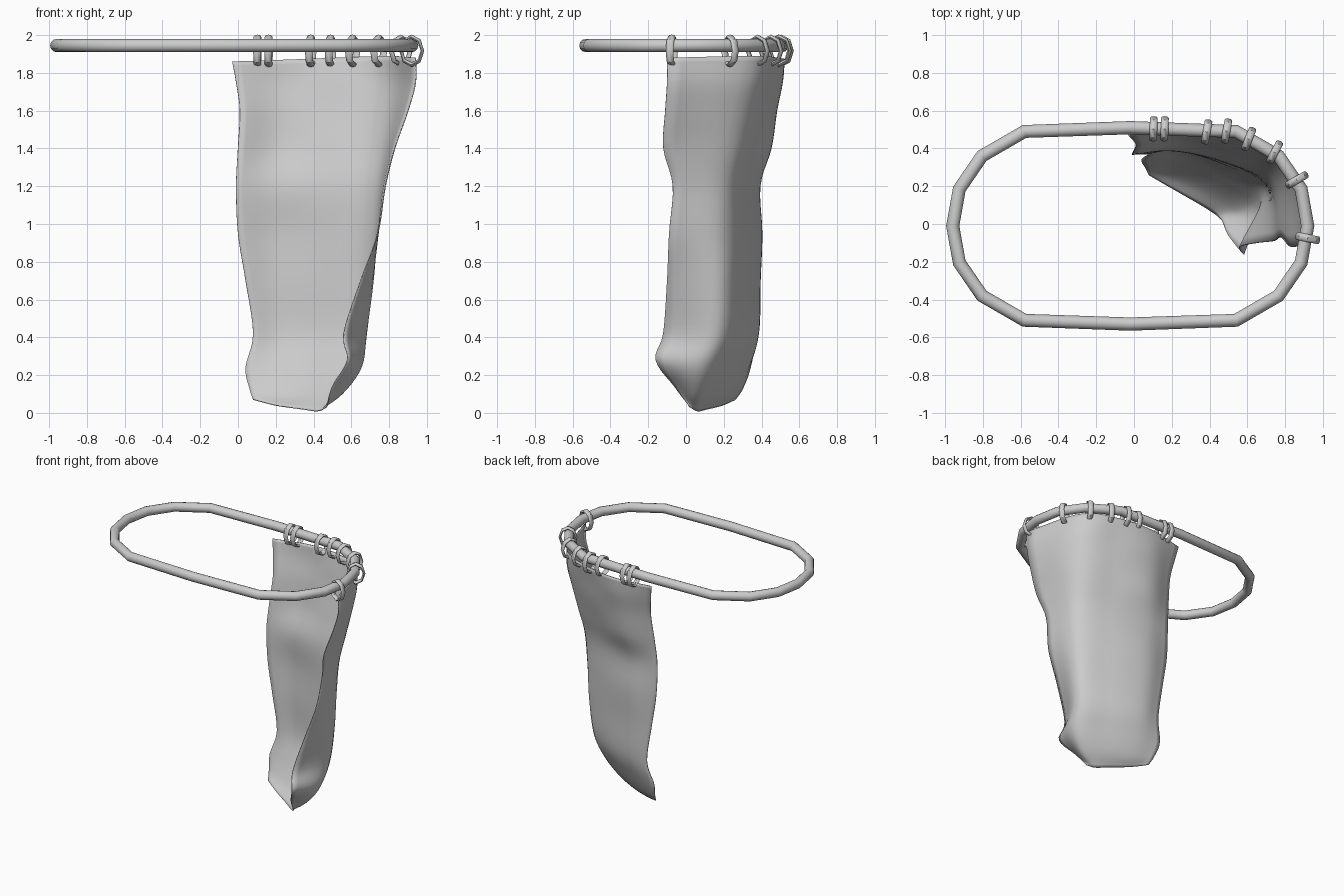
import bpy, bmesh
from math import radians
from mathutils import Matrix, Vector

cube = bpy.data.objects.get("Cube")
if cube:
    bpy.data.objects.remove(cube)

grey = bpy.data.materials.new("light_grey")
grey.use_nodes = True
colour = (0.6, 0.6, 0.6, 1)
grey.diffuse_color = colour
grey.node_tree.nodes["Principled BSDF"].inputs["Base Color"].default_value = colour


def add_object(name, mesh, angle):
    obj = bpy.data.objects.new(name, mesh)
    bpy.context.collection.objects.link(obj)
    mesh.materials.append(grey)
    bpy.ops.object.select_all(action="DESELECT")
    obj.select_set(True)
    bpy.context.view_layer.objects.active = obj
    bpy.ops.object.shade_smooth_by_angle(angle=radians(angle))
    return obj


def spline(points, t):
    """Smooth curve through the points, t from 0 to 1."""
    last = len(points) - 1
    i = min(int(t * last), last - 1)
    f = t * last - i
    b, c = points[i], points[i + 1]
    a = points[i - 1] if i > 0 else 2 * b - c
    d = points[i + 2] if i + 2 <= last else 2 * c - b
    return b + 0.5 * f * (c - a + f * (2 * a - 5 * b + 4 * c - d + f * (3 * (b - c) + d - a)))


def sweep_tube(path, radius, sides):
    """Closed mitred tube around a flat loop."""
    bm = bmesh.new()
    rows = []
    up = Vector((0, 0, 1))
    for i, p in enumerate(path):
        before = (p - path[i - 1]).normalized()
        after = (path[(i + 1) % len(path)] - p).normalized()
        out = (before + after).normalized().cross(up)
        row = []
        for s in range(sides):
            turn = Matrix.Rotation(radians(360 * s / sides), 2) @ Vector((radius, 0))
            row.append(bm.verts.new(p + out * turn.x + up * turn.y))
        rows.append(row)
    for i, row in enumerate(rows):
        nxt = rows[(i + 1) % len(rows)]
        for s in range(sides):
            e = (s + 1) % sides
            bm.faces.new((row[s], row[e], nxt[e], nxt[s]))
    bmesh.ops.recalc_face_normals(bm, faces=bm.faces)
    mesh = bpy.data.meshes.new("rail")
    bm.to_mesh(mesh)
    bm.free()
    return mesh


# Oval rail: one quarter mirrored around
quarter = [(0.94, 0), (0.905, 0.195), (0.785, 0.37), (0.56, 0.5), (0, 0.52)]
loop = quarter + [(-x, y) for x, y in quarter[-2::-1]]
loop += [(x, -y) for x, y in loop[-2:0:-1]]
rail_path = [Vector((x - 0.02, y - 0.01, 1.945)) for x, y in loop]
add_object("oval_rail", sweep_tube(rail_path, 0.035, 12), 35)

# Hanging rings: x, y and direction across the rail in degrees
rings = [(0.103, 0.504, 88), (0.162, 0.504, 88), (0.385, 0.488, 80), (0.49, 0.493, 80),
         (0.607, 0.45, 68), (0.745, 0.38, 62), (0.862, 0.233, 30), (0.92, -0.075, -12)]
for number, (x, y, angle) in enumerate(rings, 1):
    bpy.ops.mesh.primitive_torus_add(major_segments=8, minor_segments=8,
                                     major_radius=0.074, minor_radius=0.012)
    ring = bpy.context.object
    ring.name = f"ring_{number}"
    ring.data.materials.append(grey)
    ring.data.transform(Matrix.Translation((x, y, 1.917))
                        @ Matrix.Rotation(radians(angle), 4, "Z")
                        @ Matrix.Rotation(radians(90), 4, "X")
                        @ Matrix.Diagonal((0.78, 1, 1.7, 1)))
    bpy.ops.object.shade_smooth_by_angle(angle=radians(40))

# Curtain levels: height, then left edge, back, middle, corner and front edge (x, y)
levels = [
    (1.88, -0.03, 0.47, 0.25, 0.52, 0.52, 0.49, 0.79, 0.35, 0.94, -0.10),
    (1.75, -0.01, 0.45, 0.25, 0.51, 0.52, 0.46, 0.80, 0.33, 0.94, -0.10),
    (1.60, 0.01, 0.42, 0.24, 0.48, 0.52, 0.43, 0.79, 0.29, 0.90, -0.11),
    (1.40, 0.00, 0.39, 0.23, 0.45, 0.50, 0.38, 0.76, 0.25, 0.83, -0.12),
    (1.20, -0.01, 0.37, 0.21, 0.39, 0.49, 0.33, 0.73, 0.21, 0.78, -0.07),
    (0.95, 0.00, 0.37, 0.22, 0.40, 0.50, 0.32, 0.72, 0.19, 0.74, -0.09),
    (0.70, 0.04, 0.37, 0.23, 0.39, 0.50, 0.31, 0.71, 0.18, 0.65, -0.10),
    (0.42, 0.08, 0.37, 0.25, 0.38, 0.48, 0.30, 0.68, 0.16, 0.56, -0.12),
    (0.24, 0.04, 0.34, 0.24, 0.32, 0.46, 0.23, 0.65, 0.09, 0.58, -0.16),
    (0.10, 0.06, 0.30, 0.22, 0.25, 0.40, 0.17, 0.55, 0.06, 0.50, -0.06),
    (0.02, 0.08, 0.26, 0.20, 0.19, 0.34, 0.11, 0.42, 0.06, 0.47, 0.02),
]
# Small lifts that shape the top edge and the rounded hem
lifts = {0: (-0.02, -0.01, 0, 0.01, 0), 8: (0, 0, 0, 0, 0.04),
         9: (0.03, 0, 0, 0, 0.04), 10: (0.05, 0.02, 0, -0.01, 0.01)}
sections = []
for i, (z, *flat) in enumerate(levels):
    lift = lifts.get(i, (0, 0, 0, 0, 0))
    sections.append([Vector((x, y, z + dz)) for x, y, dz in zip(flat[::2], flat[1::2], lift)])

COLS, ROWS = 24, 50
bm = bmesh.new()
grid = []
for r in range(ROWS + 1):
    row = []
    for c in range(COLS + 1):
        column = [spline(s, c / COLS) for s in sections]
        row.append(bm.verts.new(spline(column, r / ROWS)))
    grid.append(row)
for r in range(ROWS):
    for c in range(COLS):
        bm.faces.new((grid[r][c], grid[r][c + 1], grid[r + 1][c + 1], grid[r + 1][c]))
bmesh.ops.recalc_face_normals(bm, faces=bm.faces)
mesh = bpy.data.meshes.new("curtain")
bm.to_mesh(mesh)
bm.free()
curtain = add_object("curtain", mesh, 60)
thickness = curtain.modifiers.new("thickness", "SOLIDIFY")
thickness.thickness = 0.006
thickness.offset = 0
